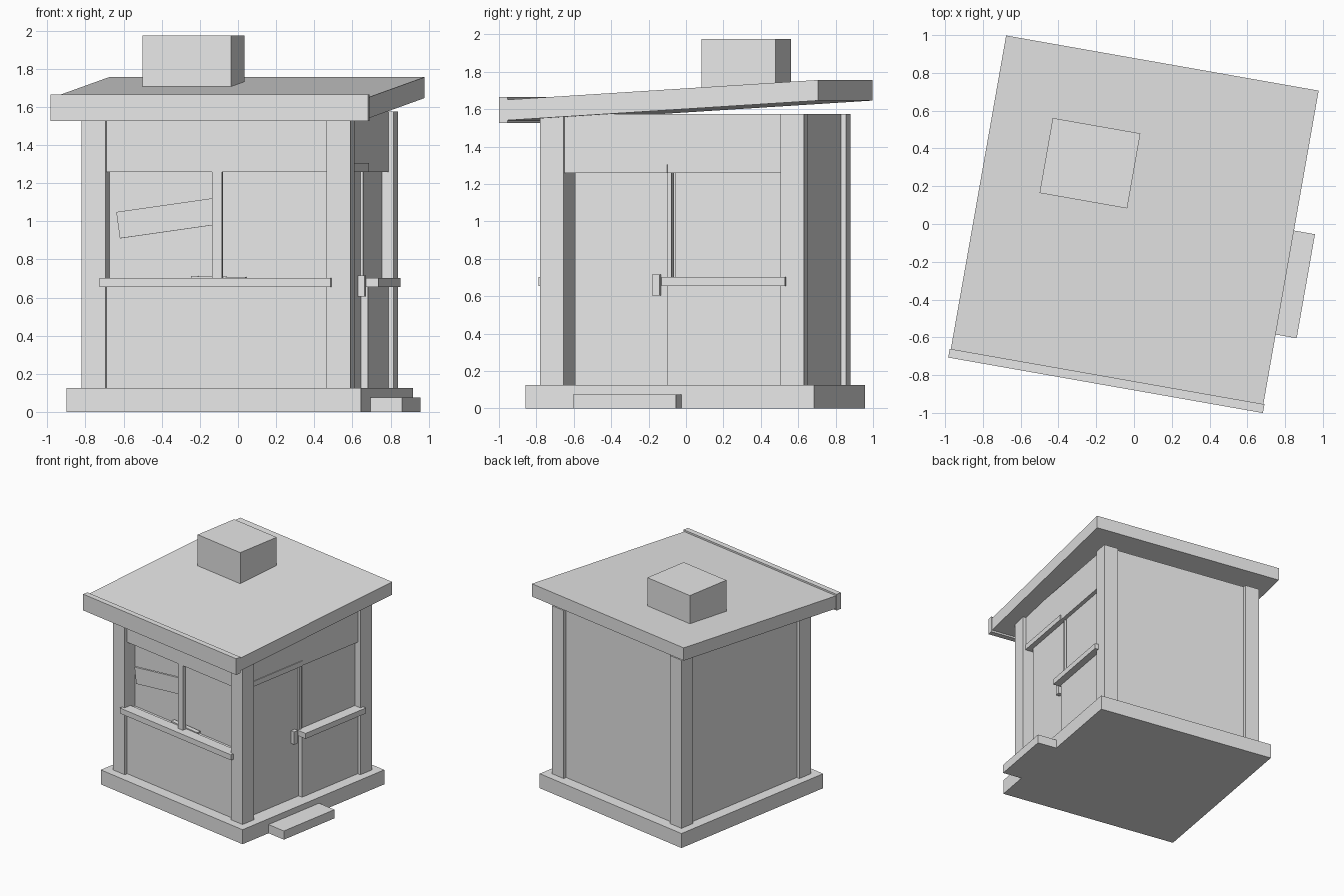
import bpy
from math import radians, sin, cos
from mathutils import Matrix, Vector

cube = bpy.data.objects.get("Cube")
if cube:
    bpy.data.objects.remove(cube, do_unlink=True)

gray = bpy.data.materials.new("plain_gray")
gray.use_nodes = True
GRAY = (0.8, 0.8, 0.8, 1)
gray.diffuse_color = GRAY
gray.node_tree.nodes["Principled BSDF"].inputs["Base Color"].default_value = GRAY

# The whole kiosk is turned slightly about the vertical
TURN = Matrix.Rotation(radians(-10), 4, 'Z')
FACES = [(0, 1, 3, 2), (4, 6, 7, 5), (0, 4, 5, 1), (2, 3, 7, 6), (0, 2, 6, 4), (1, 5, 7, 3)]


def box(name, x, y, z, rise=0, spin=None):
    """Box from axis ranges; rise lifts its back end, spin rotates it about its centre."""
    pts = [Vector((a, b, c + (rise if b == y[1] else 0))) for a in x for b in y for c in z]
    if spin:
        mid = sum(pts, Vector()) / 8
        pts = [mid + spin @ (p - mid) for p in pts]
    mesh = bpy.data.meshes.new(name)
    mesh.from_pydata([TURN @ p for p in pts], [], FACES)
    mesh.materials.append(gray)
    ob = bpy.data.objects.new(name, mesh)
    bpy.context.collection.objects.link(ob)
    return ob


# Main dimensions
HALF, POST, MID = 0.716, 0.128, 0.05
FLOOR, TOP = 0.125, 1.575
SILL, HEAD = 0.68, 1.26
INNER = HALF - POST
WALL = HALF - 0.028
FRONT, BACK = MID - HALF, MID + HALF
SPAN_Y = (FRONT + POST, BACK - POST)

# Base and doorstep
box("base", (-0.784, 0.784), (MID - 0.784, MID + 0.784), (0, FLOOR))
box("doorstep", (0.7, 0.953), (-0.446, 0.113), (0, 0.075))

# Corner posts
for side, x in (("right", (-HALF, -INNER)), ("left", (INNER, HALF))):
    for end, y in (("front", (FRONT, FRONT + POST)), ("back", (BACK - POST, BACK))):
        box(f"{end}_{side}_post", x, y, (FLOOR, TOP))

# Solid walls
box("right_wall", (-WALL, -INNER), SPAN_Y, (FLOOR, TOP))
box("back_wall", (-INNER, INNER), (BACK - POST, MID + WALL), (FLOOR, TOP))

# Front wall with a service window
FRONT_Y = (MID - WALL, FRONT + POST)
box("front_lower_wall", (-INNER, INNER), FRONT_Y, (FLOOR, SILL))
box("front_header", (-INNER, INNER), FRONT_Y, (HEAD, TOP))
box("front_pane", (-INNER, INNER), (FRONT + POST - 0.012, FRONT + POST), (SILL, HEAD))
box("front_mullion", (-0.027, 0.027), (MID - WALL, MID - WALL + 0.035), (SILL, HEAD))
box("front_counter", (-0.615, 0.615), (-0.693, -0.6), (0.655, 0.702))
box("nailed_plank", (-0.535, 0.0), (-0.603, -0.583), (0.947, 1.087),
    spin=Matrix.Rotation(radians(-8), 3, 'Y'))
box("fallen_plank", (-0.145, 0.145), (-0.597, -0.56), (0.698, 0.71),
    spin=Matrix.Rotation(radians(1), 3, 'Y'))

# Door side: header, lower wall, side window
JAMB = 0.02
box("side_header", (INNER, WALL), SPAN_Y, (HEAD, TOP))
box("door_track", (WALL - 0.02, WALL + 0.006), (SPAN_Y[0], JAMB), (HEAD, HEAD + 0.045))
box("side_lower_wall", (INNER, WALL), (JAMB, SPAN_Y[1]), (FLOOR, SILL))
box("side_mullion", (INNER, 0.663), (JAMB - 0.005, JAMB + 0.018), (SILL, HEAD))
box("side_pane", (0.64, 0.655), (JAMB + 0.035, SPAN_Y[1]), (SILL, HEAD))
box("side_counter", (0.655, 0.747), (0, 0.668), (0.655, 0.702))

# Sliding door left slightly open
box("door", (0.625, 0.651), (-0.487, JAMB), (FLOOR, HEAD))
box("door_handle", (0.648, 0.685), (-0.063, -0.022), (0.605, 0.715))

# Sloping roof, front fascia and roof box
box("roof", (-0.84, 0.84), (-0.83, 0.865), (1.54, 1.65), rise=0.106)
box("roof_fascia", (-0.846, 0.846), (-0.867, -0.82), (1.525, 1.665))
box("roof_box", (-0.521, -0.05), (0.075, 0.478), (1.64, 1.975))
